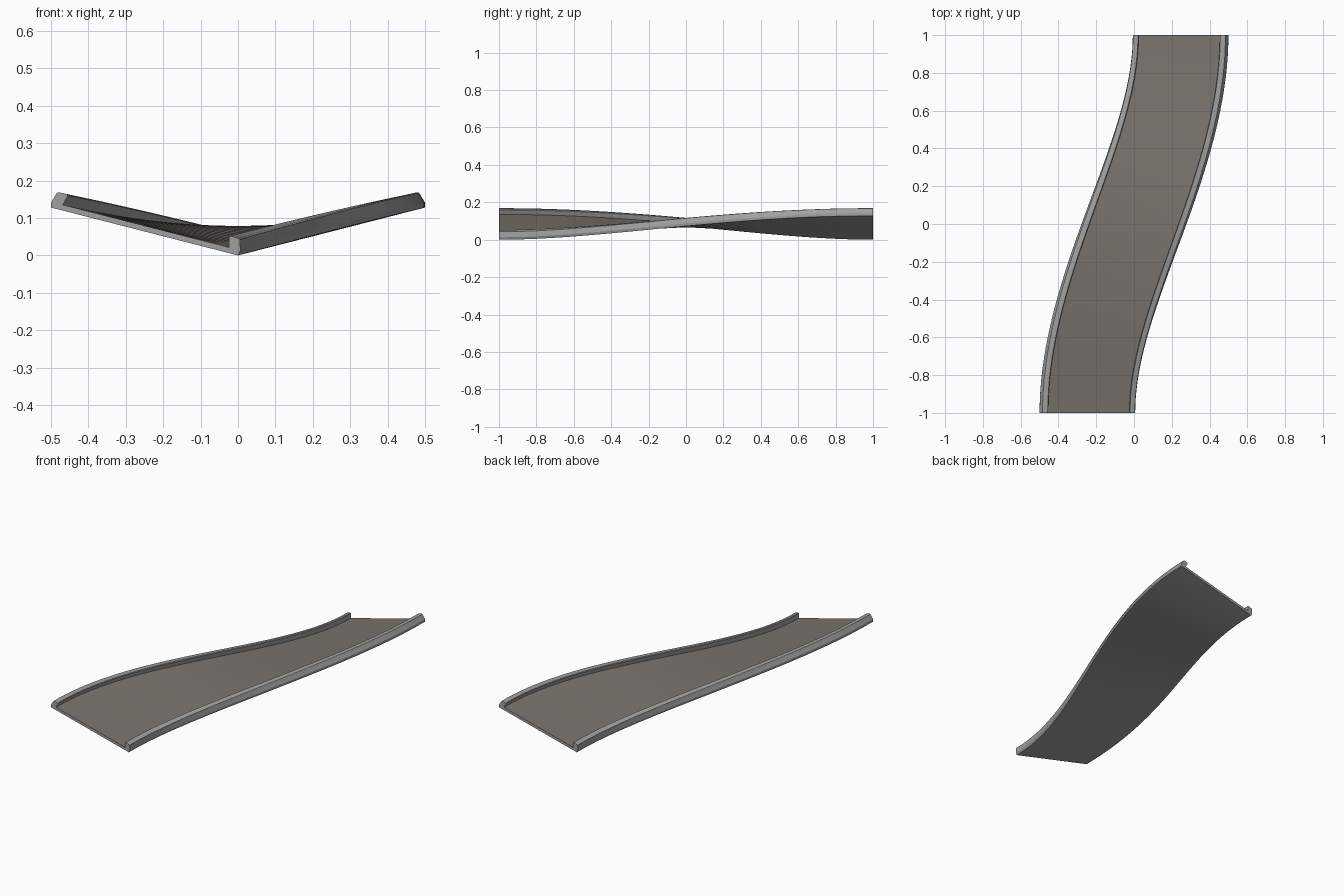
import bpy, bmesh, math
from mathutils import Vector

if "Cube" in bpy.data.objects:
    bpy.data.objects.remove(bpy.data.objects["Cube"])


def material(name, rgb):
    m = bpy.data.materials.new(name)
    m.diffuse_color = (*rgb, 1)
    m.use_nodes = True
    m.node_tree.nodes["Principled BSDF"].inputs["Base Color"].default_value = m.diffuse_color
    return m


rail_grey = material("rail_grey", (0.35, 0.35, 0.35))
deck_brown = material("deck_warm_grey", (0.195, 0.175, 0.153))

# Cross-section: right kerb from outer bottom edge to deck, then mirrored
half = [(0.258, 0.0), (0.261, 0.014), (0.2525, 0.0425), (0.247, 0.0448),
        (0.225, 0.0452), (0.222, 0.042), (0.229, 0.015)]
profile = half + [(-u, v) for u, v in reversed(half)]
deck_edge = len(half) - 1          # edge between the two kerbs

SEGMENTS = 40
MAX_BANK = math.atan2(0.128, 0.5)
MID_HEIGHT = 0.064


def section(t):
    """Banked cross-section, square to the S-shaped centre line."""
    s = 3 * t * t - 2 * t ** 3
    centre = Vector((-0.25 + 0.5 * s, -1 + 2 * t, MID_HEIGHT))
    tangent = Vector((0.5 * 6 * t * (1 - t), 2, 0)).normalized()
    side = Vector((tangent.y, -tangent.x, 0))
    bank = MAX_BANK * (2 * s - 1)
    across = side * math.cos(bank) + Vector((0, 0, math.sin(bank)))
    up = -side * math.sin(bank) + Vector((0, 0, math.cos(bank)))
    return [centre + across * u + up * v for u, v in profile]


# Loft the banked S-curve track
bm = bmesh.new()
rings = [[bm.verts.new(p) for p in section(i / SEGMENTS)]
         for i in range(SEGMENTS + 1)]
n = len(profile)
for a, b in zip(rings, rings[1:]):
    for j in range(n):
        k = (j + 1) % n
        f = bm.faces.new((a[j], a[k], b[k], b[j]))
        f.material_index = 1 if j == deck_edge else 0
bm.faces.new(rings[0])
bm.faces.new(rings[-1])
bmesh.ops.recalc_face_normals(bm, faces=bm.faces)

mesh = bpy.data.meshes.new("banked_track")
bm.to_mesh(mesh)
bm.free()
mesh.materials.append(rail_grey)
mesh.materials.append(deck_brown)
track = bpy.data.objects.new("banked_track", mesh)
bpy.context.collection.objects.link(track)

# Smooth along the length, crisp kerb edges
bpy.context.view_layer.objects.active = track
track.select_set(True)
bpy.ops.object.shade_smooth_by_angle(angle=math.radians(25))
